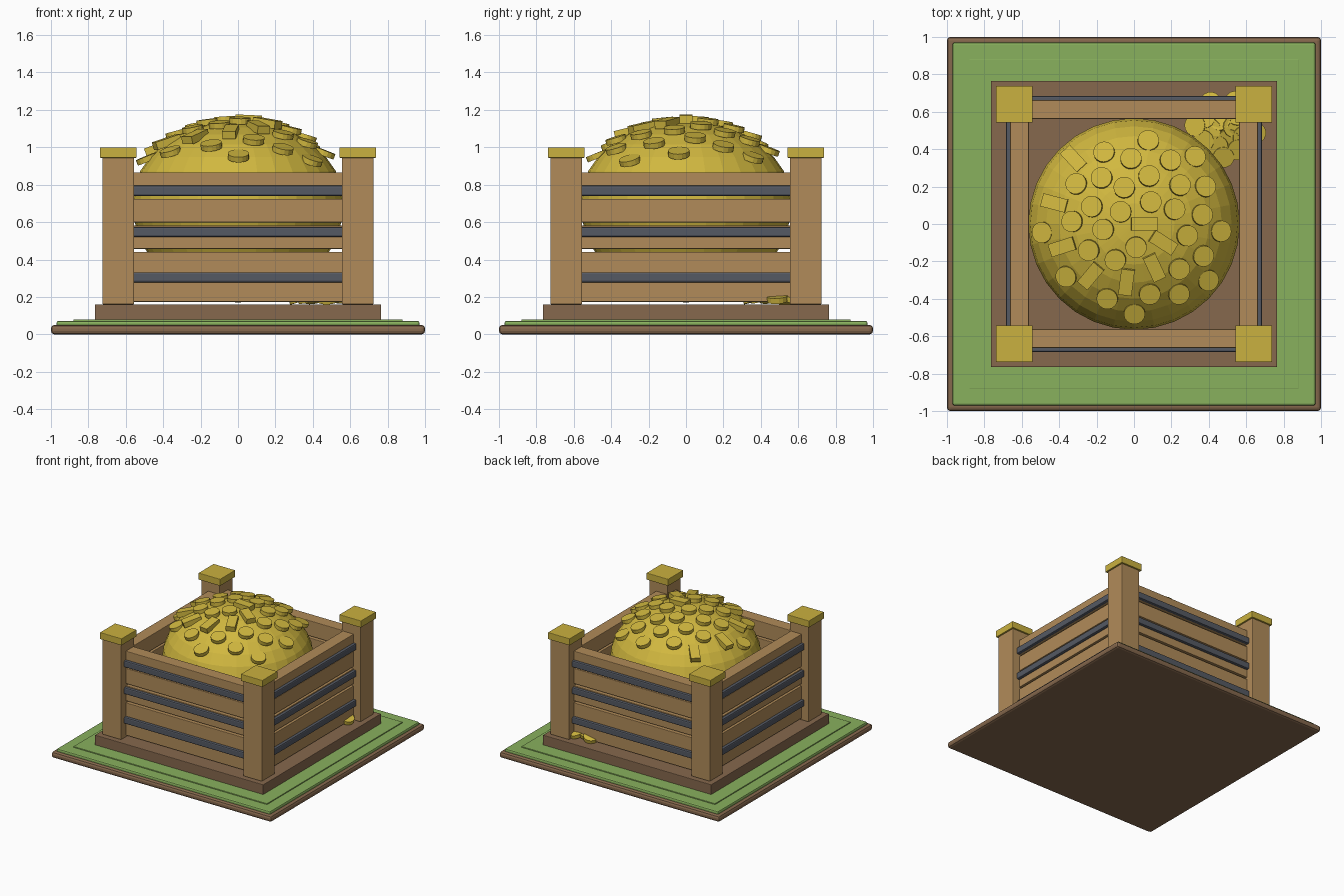
import bpy
import bmesh
import math
from mathutils import Matrix, Vector

default = bpy.data.objects.get("Cube")
if default:
    bpy.data.objects.remove(default, do_unlink=True)


def material(name, r, g, b):
    m = bpy.data.materials.new(name)
    m.diffuse_color = (r, g, b, 1)
    m.use_nodes = True
    shader = next(n for n in m.node_tree.nodes if n.type == "BSDF_PRINCIPLED")
    shader.inputs["Base Color"].default_value = (r, g, b, 1)
    return m


EARTH = material("dark_earth", 0.24, 0.14, 0.075)
GRASS = material("grass_green", 0.25, 0.44, 0.11)
WOOD = material("light_wood", 0.44, 0.26, 0.1)
METAL = material("grey_metal", 0.09, 0.1, 0.125)
STRAW = material("straw_yellow", 0.64, 0.48, 0.05)
CAP = material("cap_yellow", 0.59, 0.44, 0.05)


def finish(bm, name, mat):
    mesh = bpy.data.meshes.new(name)
    bm.to_mesh(mesh)
    bm.free()
    mesh.materials.append(mat)
    obj = bpy.data.objects.new(name, mesh)
    bpy.context.collection.objects.link(obj)
    return obj


def box(name, mat, center, size, bevel=0.0, turn=0.0):
    """Box placed at center, then swung about the world z axis by turn."""
    bm = bmesh.new()
    place = Matrix.Rotation(turn, 4, "Z") @ Matrix.Translation(center)
    bmesh.ops.create_cube(bm, size=1, matrix=place @ Matrix.Diagonal((*size, 1)))
    obj = finish(bm, name, mat)
    if bevel:
        mod = obj.modifiers.new("rounded_edges", "BEVEL")
        mod.width = bevel
        mod.segments = 2
    return obj


def slab(name, mat, half, low, high, bevel):
    return box(name, mat, (0, 0, (low + high) / 2), (2 * half, 2 * half, high - low), bevel)


# Stepped ground and plinth
slab("earth_base", EARTH, 1.0, 0, 0.05, 0.018)
slab("grass_layer", GRASS, 0.97, 0.04, 0.072, 0.01)
slab("grass_step", GRASS, 0.88, 0.06, 0.08, 0.003)
slab("plinth", EARTH, 0.765, 0.07, 0.16, 0.004)

# Corner posts with caps
for sx in (-1, 1):
    for sy in (-1, 1):
        x, y = 0.64 * sx, 0.64 * sy
        box("corner_post", WOOD, (x, y, 0.555), (0.17, 0.17, 0.79), 0.006)
        box("post_cap", CAP, (x, y, 0.972), (0.197, 0.197, 0.056), 0.004)

# Four slatted walls with metal rails
for side in range(4):
    turn = side * math.pi / 2
    for i in range(5):
        z = 0.237 + 0.1415 * i
        box("wall_plank", WOOD, (0, -0.612, z), (1.16, 0.1, 0.126), 0.004, turn)
    for z in (0.305, 0.548, 0.768):
        box("metal_rail", METAL, (0, -0.668, z), (1.16, 0.034, 0.054), 0.009, turn)

# Rounded heap, flatter above its widest level than below
RADIUS, MIDDLE, RISE, DROP = 0.565, 0.71, 0.43, 0.54
bm = bmesh.new()
bmesh.ops.create_uvsphere(bm, u_segments=32, v_segments=16, radius=1)
for v in bm.verts:
    height = RISE if v.co.z > 0 else DROP
    v.co = Vector((v.co.x * RADIUS, v.co.y * RADIUS, MIDDLE + v.co.z * height))
finish(bm, "straw_heap", STRAW)

GOLDEN = math.pi * (3 - math.sqrt(5))


def chip(bm, place, is_block):
    if is_block:
        size = Matrix.Diagonal((0.142, 0.072, 0.042, 1))
        bmesh.ops.create_cube(bm, size=1, matrix=place @ size)
    else:
        bmesh.ops.create_cone(bm, cap_ends=True, segments=16, radius1=0.057,
                              radius2=0.057, depth=0.03, matrix=place)


# Chips spiralling over the heap
bm = bmesh.new()
for n in range(40):
    r, angle = 0.079 * math.sqrt(n + 0.5), n * GOLDEN
    z = MIDDLE + RISE * math.sqrt(1 - (r / RADIUS) ** 2) + 0.014
    place = (Matrix.Translation((r * math.cos(angle), r * math.sin(angle), z))
             @ Matrix.Rotation(angle, 4, "Z") @ Matrix.Rotation(0.8 * r, 4, "Y"))
    chip(bm, place, n % 5 == 0)
finish(bm, "heap_chips", STRAW)

# Small spill in one back corner
bm = bmesh.new()
for n in range(18):
    r, angle = 0.041 * math.sqrt(n + 0.5), n * GOLDEN
    place = (Matrix.Translation((0.5 + r * math.cos(angle), 0.52 + r * math.sin(angle), 0.22 - 0.18 * r))
             @ Matrix.Rotation(angle, 4, "Z") @ Matrix.Rotation(0.3, 4, "Y"))
    chip(bm, place, False)
finish(bm, "spilled_chips", STRAW)
